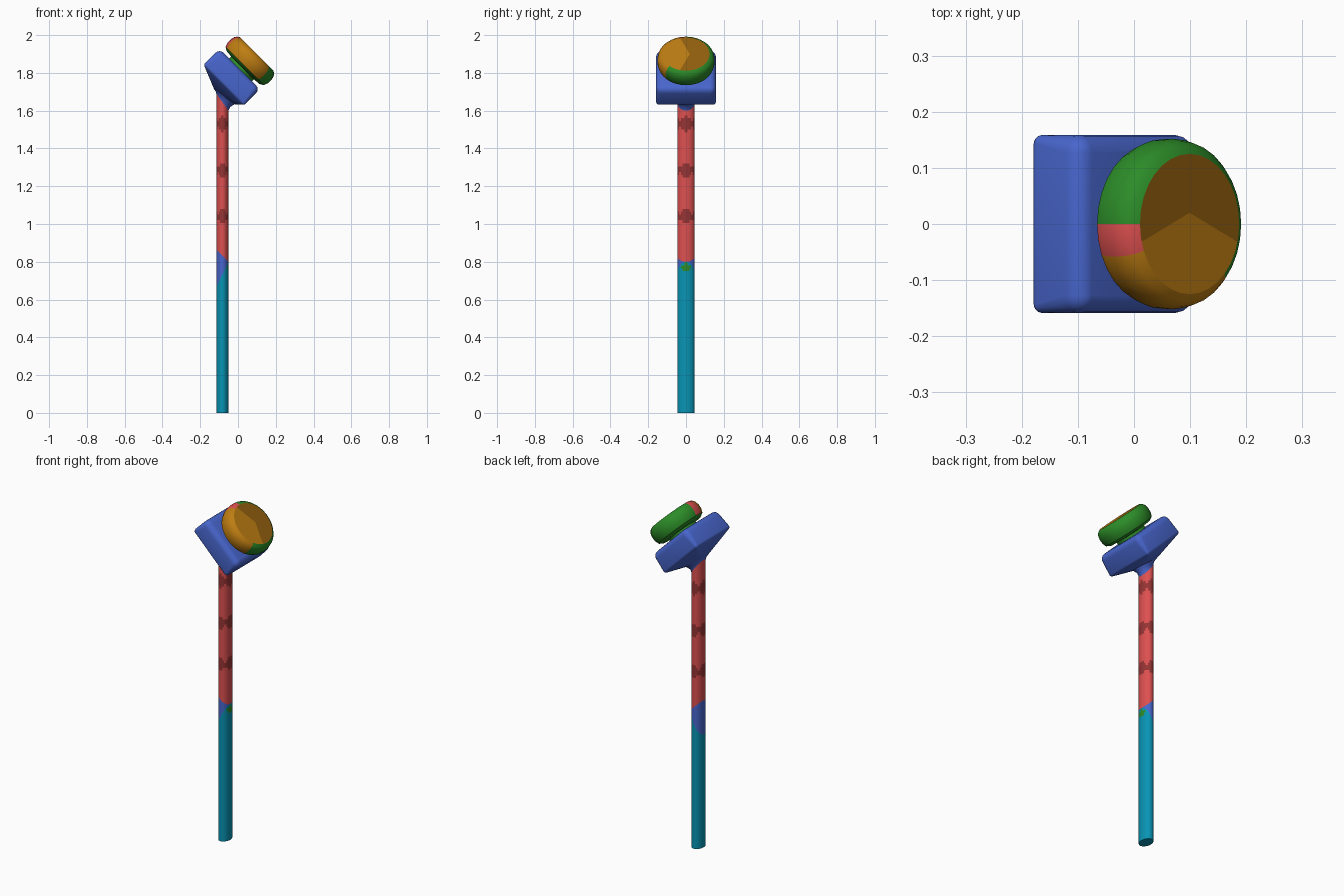
import bpy, bmesh, math
from mathutils import Vector

if "Cube" in bpy.data.objects:
    bpy.data.objects.remove(bpy.data.objects["Cube"])

def lin(c):
    c /= 255
    return c / 12.92 if c <= 0.04045 else ((c + 0.055) / 1.055) ** 2.4

COLOURS = {"blue": (72, 102, 205), "red": (222, 80, 80), "dark red": (150, 52, 52),
           "green": (44, 140, 40), "orange": (190, 125, 18),
           "amber": (148, 96, 14), "teal": (8, 148, 180)}
MATS = {}
for name, rgb in COLOURS.items():
    MATS[name] = bpy.data.materials.new(name)
    MATS[name].diffuse_color = (*[lin(c) for c in rgb], 1)

def finish(name, bm, names, rule=None, angle=40):
    """Turn a bmesh into a smooth object; rule(face centre, normal) -> colour name."""
    bmesh.ops.recalc_face_normals(bm, faces=bm.faces)
    if rule:
        for f in bm.faces:
            f.material_index = names.index(rule(f.calc_center_median(), f.normal))
    me = bpy.data.meshes.new(name)
    bm.to_mesh(me)
    bm.free()
    for n in names:
        me.materials.append(MATS[n])
    ob = bpy.data.objects.new(name, me)
    bpy.context.collection.objects.link(ob)
    bpy.ops.object.select_all(action='DESELECT')
    ob.select_set(True)
    bpy.context.view_layer.objects.active = ob
    bpy.ops.object.shade_smooth_by_angle(angle=math.radians(angle))
    return ob

def loft(bm, rings):
    vs = [[bm.verts.new(p) for p in r] for r in rings]
    for a, b in zip(vs, vs[1:]):
        for i in range(len(a)):
            j = (i + 1) % len(a)
            bm.faces.new((a[i], a[j], b[j], b[i]))
    return vs

SEG = 32
ANG = [2 * math.pi * i / SEG for i in range(SEG)]
PX, PA, PB = -0.0825, 0.0325, 0.046          # pole centre x and half widths

def tilted_ring(x0, x1, z0, z1, hy):
    """Ellipse whose left end is (x0, z0) and right end (x1, z1)."""
    return [Vector(((x0 + x1) / 2 + (x1 - x0) / 2 * math.cos(a), hy * math.sin(a),
                    (z0 + z1) / 2 + (z1 - z0) / 2 * math.cos(a))) for a in ANG]

# Pole: oval column, cut along the colour borders
bm = bmesh.new()
vs = loft(bm, [tilted_ring(PX - PA, PX + PA, z, z, PB) for z in (0, 1.8)])
bm.faces.new(vs[0])

def cut(z_left, z_right, clear=False):
    n = Vector((z_left - z_right, 0, 2 * PA)).normalized()
    bmesh.ops.bisect_plane(bm, geom=bm.verts[:] + bm.edges[:] + bm.faces[:],
                           plane_co=(PX - PA, 0, z_left), plane_no=n, clear_outer=clear)

cut(1.69, 1.60, True)
cut(0.865, 0.80)
cut(0.665, 0.80)
for i in range(62):
    cut(0.735 + i * 0.015, 0.735 + i * 0.015)

def pole_colour(c, n):
    t = (PX + PA - c.x) / (2 * PA)
    if c.x > PX and math.hypot(c.y, c.z - 0.772) < 0.022:
        return "green"
    if c.z < 0.80 - 0.135 * t:
        return "teal"
    if c.z < 0.80 + 0.065 * t:
        return "blue"
    a = math.atan2(c.y / PB, (c.x - PX) / PA)
    half = 0.028 + 0.014 * math.cos(4 * a)
    return "dark red" if any(abs(c.z - z) < half for z in (1.53, 1.285, 1.04)) else "red"

finish("pole", bm, ["teal", "red", "dark red", "blue", "green"], pole_colour)

# Collar: flare between pole and housing
wide = tilted_ring(-0.127, -0.018, 1.715, 1.634, 0.068)
bm = bmesh.new()
loft(bm, [tilted_ring(PX - PA, PX + PA, 1.69, 1.60, PB),
          tilted_ring(-0.117, -0.041, 1.70, 1.62, 0.051), wide])
finish("collar", bm, ["blue"])

# Housing: rounded block tilted by 45 degrees, its back tapering to the collar
R = math.sqrt(0.5)
U, W = Vector((R, 0, -R)), Vector((R, 0, R))     # down the slope, facing direction
Y = Vector((0, 1, 0))
centre = Vector((-0.034, 0, 1.777))
bm = bmesh.new()
for su in (-1, 1):
    for sy in (-1, 1):
        for sw, r in ((1, 0.032), (-1, 0.016)):
            corner = centre + U * su * (0.152 - r) + Y * sy * (0.159 - r) + W * sw * (0.062 - r)
            for i in range(5):
                e = math.pi / 8 * i
                for k in range(5):
                    h = math.pi / 8 * k
                    bm.verts.new(corner + r * (U * su * math.cos(e) * math.cos(h)
                                 + Y * sy * math.cos(e) * math.sin(h) + W * sw * math.sin(e)))
for p in wide:
    bm.verts.new(p)
bmesh.ops.remove_doubles(bm, verts=bm.verts, dist=0.0005)
res = bmesh.ops.convex_hull(bm, input=bm.verts)
bmesh.ops.delete(bm, geom=[g for g in res["geom_interior"] if isinstance(g, bmesh.types.BMVert)],
                 context='VERTS')
bmesh.ops.dissolve_limit(bm, angle_limit=0.01, verts=bm.verts, edges=bm.edges)
finish("housing", bm, ["blue"], angle=35)

# Lens: turned disc facing up and out, on a narrow neck
front = Vector((0.099, 0, 1.900))

def disc_ring(r, depth):
    return [front - W * depth + U * r * math.cos(a) + Y * r * math.sin(a) for a in ANG]

bm = bmesh.new()
loft(bm, [disc_ring(r, d) for r, d in ((0.085, 0.105), (0.122, 0.102), (0.143, 0.090),
                                      (0.151, 0.068), (0.152, 0.042), (0.147, 0.020),
                                      (0.138, 0.008), (0.125, 0.0))])

def rim_colour(c, n):
    a = math.degrees(math.atan2(abs(c.y), -(c - front).dot(U)))   # 0 at the top
    if c.y > 0 or n.dot(W) < -0.6 or a > 135:
        return "green"
    return "red" if a < 28 else "orange"

finish("lens_rim", bm, ["green", "red", "orange"], rim_colour)

# Lens face: flat disc with a lighter lower wedge
bm = bmesh.new()
bm.faces.new([bm.verts.new(p) for p in disc_ring(0.125, 0)])
apex = front + Y * 0.02
for no in (U, Y + U * 0.43, Y - U * 0.43):
    bmesh.ops.bisect_plane(bm, geom=bm.verts[:] + bm.edges[:] + bm.faces[:],
                           plane_co=apex, plane_no=no.normalized())
finish("lens_face", bm, ["orange", "amber"],
       lambda c, n: "orange" if c.y < 0.02 - 0.43 * abs((c - front).dot(U)) else "amber")

# Neck joining lens to housing
bm = bmesh.new()
loft(bm, [disc_ring(0.085, d) for d in (0.10, 0.14)])
finish("lens_neck", bm, ["green"])

for m in bpy.data.materials:
    if m.users and not m.is_grease_pencil:
        m.use_nodes = True
        m.node_tree.nodes["Principled BSDF"].inputs["Base Color"].default_value = m.diffuse_color
